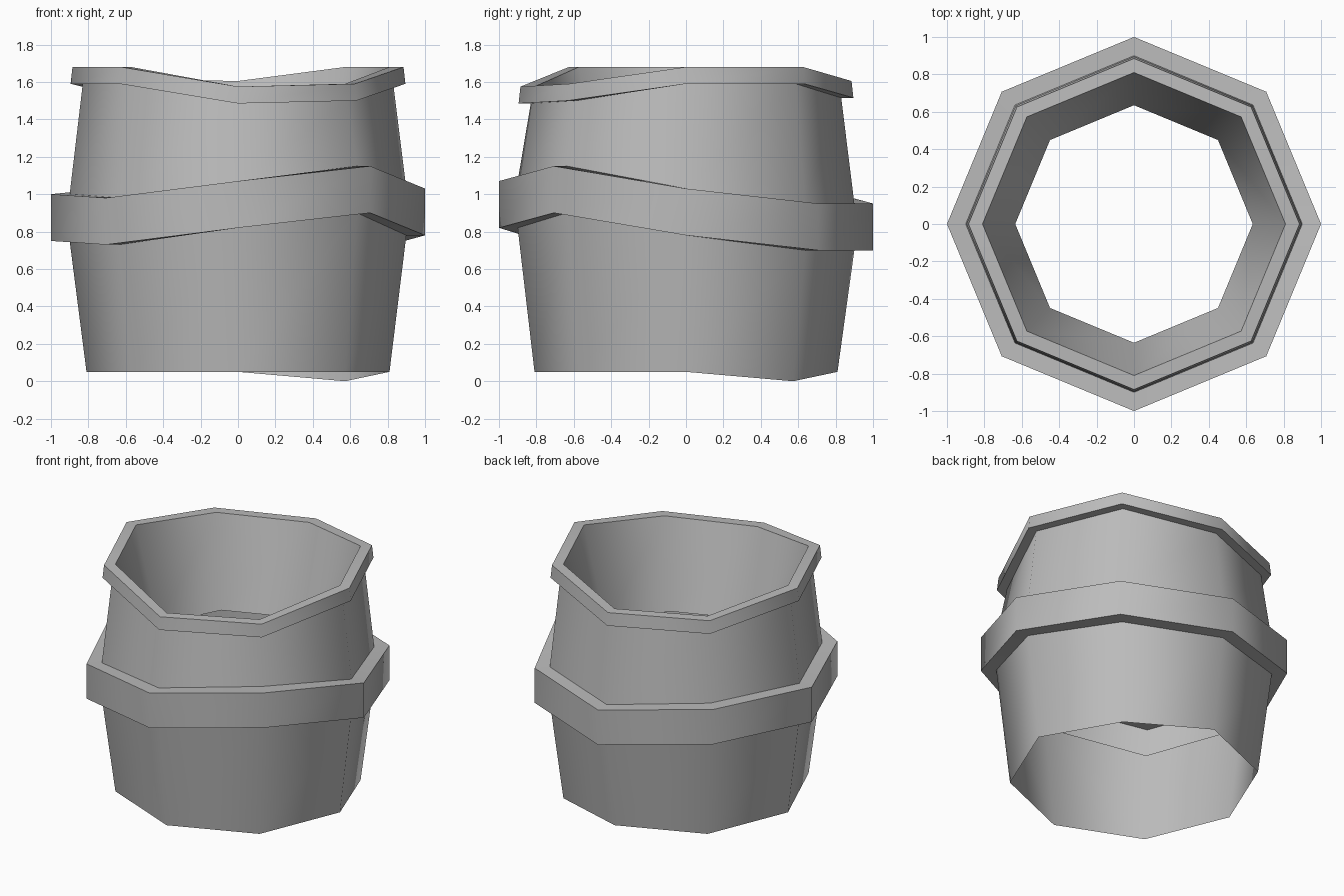
import bpy, bmesh, math

cube = bpy.data.objects.get("Cube")
if cube:
    bpy.data.objects.remove(cube, do_unlink=True)

SIDES = 8

gray = bpy.data.materials.new("plain gray")
gray.use_nodes = True
COLOR = (0.5, 0.5, 0.5, 1)
gray.diffuse_color = COLOR
gray.node_tree.nodes["Principled BSDF"].inputs["Base Color"].default_value = COLOR

# Uneven heights of the eight corners, counter-clockwise from +x
base = [0.05] * SIDES
base[1] = 0.0
band_low = [0.78, 0.70, 0.70, 0.78, 0.75, 0.73, 0.82, 0.90]
lip_top = [1.68, 1.68, 1.605, 1.615, 1.68, 1.68, 1.575, 1.59]


def raised(heights, amount):
    return [h + amount for h in heights]


band_high = raised(band_low, 0.25)
lip_low = raised(lip_top, -0.09)
neck = [1.0 + 0.3 * (h - 1.64) for h in lip_top]


def loft(name, rings):
    """Skin a stack of octagonal rings, each given as (radius, corner heights)."""
    bm = bmesh.new()
    loops = []
    for radius, heights in rings:
        loop = []
        for i, z in enumerate(heights):
            a = math.tau * i / SIDES
            loop.append(bm.verts.new((radius * math.cos(a), radius * math.sin(a), z)))
        loops.append(loop)
    for low, high in zip(loops, loops[1:]):
        for i in range(SIDES):
            j = (i + 1) % SIDES
            bm.faces.new((low[i], low[j], high[j], high[i]))
    mesh = bpy.data.meshes.new(name)
    bm.to_mesh(mesh)
    bm.free()
    mesh.materials.append(gray)
    obj = bpy.data.objects.new(name, mesh)
    bpy.context.collection.objects.link(obj)
    bpy.ops.object.select_all(action="DESELECT")
    obj.select_set(True)
    bpy.context.view_layer.objects.active = obj
    bpy.ops.object.shade_smooth_by_angle(angle=math.radians(55))
    return obj


# Outer shell, from the open bottom to the rim
loft("lower_wall", [(0.81, base), (0.90, band_low)])
loft("middle_band", [(0.90, band_low), (1.0, band_low), (1.0, band_high), (0.90, band_high)])
loft("upper_wall", [(0.90, band_high), (0.83, lip_low)])
loft("rim_lip", [(0.83, lip_low), (0.895, lip_low), (0.885, lip_top), (0.81, lip_top)])

# Inside wall narrowing down to an open neck
loft("inner_wall", [(0.81, lip_top), (0.635, neck)])
